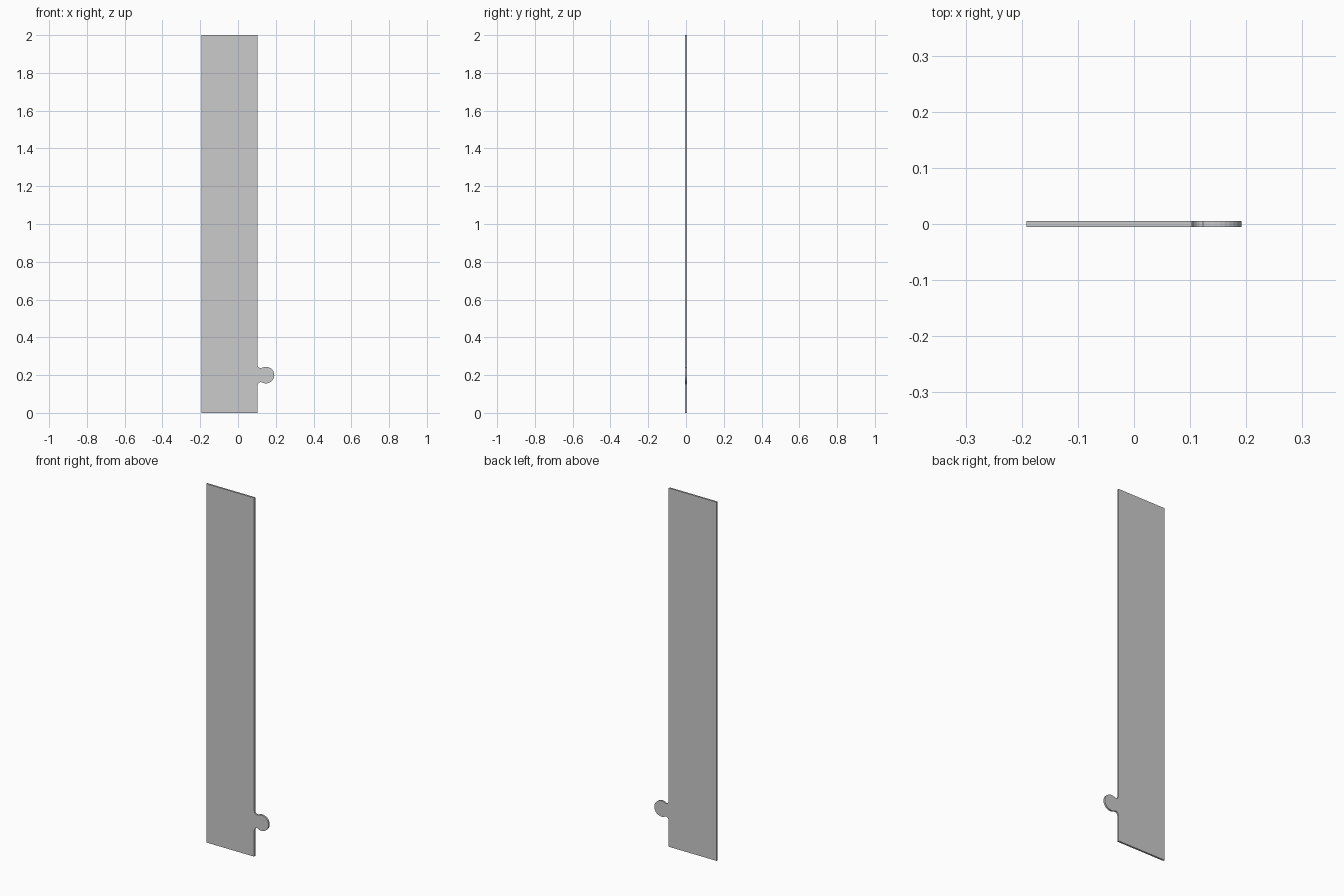
import bpy, bmesh
from math import sin, cos, radians

if "Cube" in bpy.data.objects:
    bpy.data.objects.remove(bpy.data.objects["Cube"])

LEFT, EDGE, TOP = -0.192, 0.103, 2.0
HALF_T = 0.005          # half thickness
TAB_Z = 0.2             # height of the tab centre


def arc(cx, cz, r, a0, a1, n):
    return [(cx + r * cos(radians(a0 + (a1 - a0) * i / n)),
             cz + r * sin(radians(a0 + (a1 - a0) * i / n))) for i in range(n + 1)]


# Tab outline: lower fillet, round head, upper fillet
lower_fillet = arc(EDGE + 0.02, TAB_Z - 0.056, 0.02, 180, 90, 5)
head = arc(0.148, TAB_Z, 0.044, -120, 120, 20)
upper_fillet = [(x, 2 * TAB_Z - z) for x, z in reversed(lower_fillet)]

# Whole panel outline, counter-clockwise seen from the front
outline = [(LEFT, 0), (EDGE, 0)] + lower_fillet + head + upper_fillet + [(EDGE, TOP), (LEFT, TOP)]

# Extrude the outline into a thin panel
bm = bmesh.new()
face = bm.faces.new([bm.verts.new((x, -HALF_T, z)) for x, z in outline])
ext = bmesh.ops.extrude_face_region(bm, geom=[face], use_keep_orig=True)
moved = [v for v in ext["geom"] if isinstance(v, bmesh.types.BMVert)]
bmesh.ops.translate(bm, verts=moved, vec=(0, 2 * HALF_T, 0))
bmesh.ops.recalc_face_normals(bm, faces=bm.faces)
mesh = bpy.data.meshes.new("tabbed_panel")
bm.to_mesh(mesh)
bm.free()
panel = bpy.data.objects.new("tabbed_panel", mesh)
bpy.context.collection.objects.link(panel)
